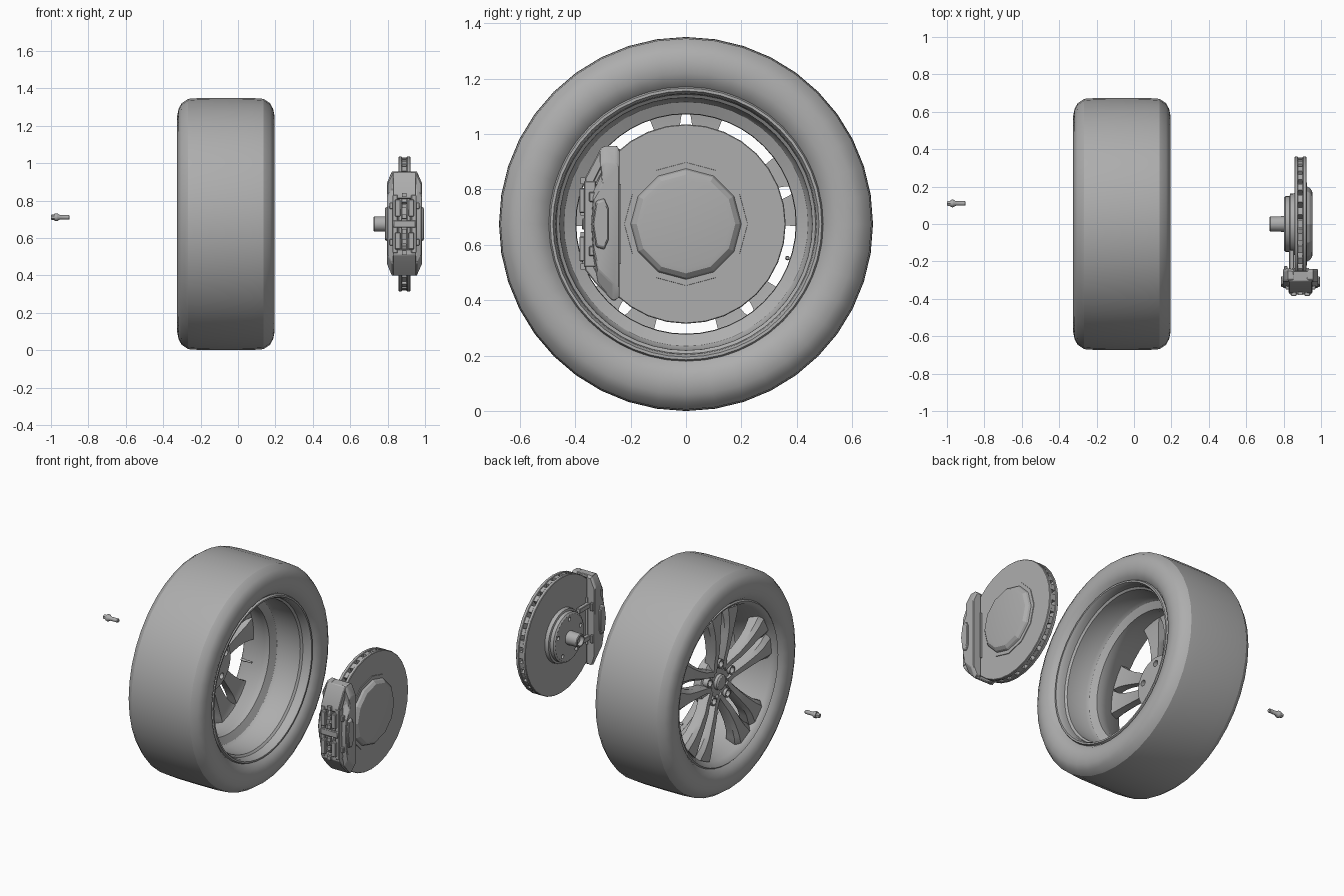
import bpy, bmesh
from math import sin, cos, pi, radians

if "Cube" in bpy.data.objects:
    bpy.data.objects.remove(bpy.data.objects["Cube"])

CZ = 0.675                      # axle height
LUGS = [radians(90 + 72 * k) for k in range(5)]
GREY = bpy.data.materials.new("dark_grey")
GREY.diffuse_color = (.42, .42, .42, 1)
GREY.use_nodes = True
GREY.node_tree.nodes["Principled BSDF"].inputs["Base Color"].default_value = GREY.diffuse_color


def finish(name, bm, angle=35, bevel=0):
    bmesh.ops.remove_doubles(bm, verts=bm.verts, dist=1e-5)
    bmesh.ops.recalc_face_normals(bm, faces=bm.faces)
    me = bpy.data.meshes.new(name)
    bm.to_mesh(me)
    bm.free()
    me.materials.append(GREY)
    ob = bpy.data.objects.new(name, me)
    bpy.context.collection.objects.link(ob)
    if bevel:
        m = ob.modifiers.new("bevel", 'BEVEL')
        m.width, m.segments = bevel, 1
    if angle:
        bpy.ops.object.select_all(action='DESELECT')
        ob.select_set(True)
        bpy.context.view_layer.objects.active = ob
        bpy.ops.object.shade_smooth_by_angle(angle=radians(angle))
    return ob


def add_loft(bm, rings, closed=True, caps=False):
    """Skin a list of equal-length closed rings of points."""
    vs = [[bm.verts.new(p) for p in r] for r in rings]
    n = len(vs[0])
    for i in range(len(vs) if closed else len(vs) - 1):
        a, b = vs[i], vs[(i + 1) % len(vs)]
        for j in range(n):
            bm.faces.new((a[j], a[(j + 1) % n], b[(j + 1) % n], b[j]))
    if caps:
        bm.faces.new(vs[0])
        bm.faces.new(vs[-1])


def add_lathe(bm, prof, n, y=0, z=CZ, closed=True):
    """Revolve (x, radius) points about an x-parallel axis."""
    rings = [[(x, y + max(r, 1e-4) * cos(pi / 2 + 2 * pi * k / n), z + max(r, 1e-4) * sin(pi / 2 + 2 * pi * k / n))
              for k in range(n)] for x, r in prof]
    add_loft(bm, rings, closed, caps=not closed)


def lathe(name, prof, n, y=0, z=CZ, closed=True, angle=35):
    bm = bmesh.new()
    add_lathe(bm, prof, n, y, z, closed)
    return finish(name, bm, angle)


def add_prism(bm, pts, x0, x1, s=1.0):
    """Extrude a (y, z) outline along x; far end scaled by s in z."""
    add_loft(bm, [[(x0, y, z) for y, z in pts],
                  [(x1, y, CZ + (z - CZ) * s) for y, z in pts]], False, True)


def add_box(bm, x0, x1, y0, y1, z0, z1):
    add_prism(bm, [(y0, z0), (y1, z0), (y1, z1), (y0, z1)], x0, x1)


def flip(pts):
    return [(y, 2 * CZ - z) for y, z in pts]


def drill(ob, name, x0, x1, ring_r, r):
    """Cut five lug holes through an object."""
    bm = bmesh.new()
    for a in LUGS:
        add_lathe(bm, [(x0, r), (x1, r)], 16, ring_r * cos(a), CZ + ring_r * sin(a), False)
    cut = finish(name, bm, 0)
    cut.hide_render = True
    cut.display_type = 'WIRE'
    m = ob.modifiers.new("holes", 'BOOLEAN')
    m.object, m.operation, m.solver = cut, 'DIFFERENCE', 'EXACT'


# tyre, creased at the tread shoulders
half = [(-.28, .488), (-.308, .512), (-.321, .545), (-.325, .58), (-.318, .615), (-.302, .645), (-.267, .669),
        (-.2, .674)]
lathe("tyre", half + [(-.065, .675)] + [(-.13 - x, r) for x, r in reversed(half)], 40, angle=29)

# rim barrel with both lips and a stepped-in centre
lathe("rim", [(-.285, .497), (-.295, .487), (-.285, .472), (-.265, .46), (-.2, .432), (-.13, .405), (-.09, .396),
              (-.06, .398), (-.04, .44), (-.02, .452), (.11, .456), (.12, .468), (.155, .471),
              (.172, .48), (.172, .49), (.155, .497), (.1, .485), (-.2, .48)], 48, angle=30)

# twin spokes: radius, sideways offset, half width, front x, back x
stations = [(.07, .045, .024, -.235, -.18), (.13, .047, .026, -.24, -.18), (.2, .051, .03, -.255, -.195),
            (.28, .061, .037, -.265, -.2), (.34, .070, .046, -.27, -.2), (.385, .076, .058, -.272, -.195),
            (.42, .079, .073, -.272, -.19), (.455, .081, .082, -.27, -.18)]
bm = bmesh.new()
for a in LUGS:
    for side in (1, -1):
        rings = []
        for r, off, hw, xf, xb in stations:
            sec = [(-hw, xb), (-hw, xf + .022), (-.6 * hw, xf), (.6 * hw, xf), (hw, xf + .022), (hw, xb)]
            rings.append([(x, r * cos(a) - side * (off + t) * sin(a), CZ + r * sin(a) + side * (off + t) * cos(a))
                          for t, x in sec])
        # pull the outer end onto the round rim
        end = []
        for x, y, z in rings[-1]:
            k = .458 / ((y * y + (z - CZ) ** 2) ** .5)
            end.append((x, y * k, CZ + (z - CZ) * k))
        rings[-1] = end
        add_loft(bm, rings, False, True)
finish("spokes", bm)

# wheel hub, centre cap and lug seats
hub = lathe("wheel_hub", [(-.225, 0), (-.225, .12), (-.205, .15), (-.16, .155), (-.155, 0)], 40, closed=False)
drill(hub, "lug_hole_cutter", -.3, -.1, .115, .019)
lathe("centre_cap", [(-.25, 0), (-.25, .036), (-.243, .046), (-.2, .05), (-.2, 0)], 32, closed=False)
bm = bmesh.new()
for a in LUGS:
    add_lathe(bm, [(-.243, .019), (-.243, .027), (-.2, .027), (-.2, .019)], 20, .115 * cos(a), CZ + .115 * sin(a))
finish("lug_seats", bm)

# valve stem
lathe("valve_stem", [(-.235, .005), (-.23, .008), (-.205, .008), (-.2, .006), (-.16, .006)], 12, .366, .552, False)

# wheel bolt
lathe("bolt_head", [(-1, .012), (-.996, .015), (-.972, .015)], 6, .11, .711, False, 0)
lathe("bolt_shank", [(-.98, .019), (-.97, .021), (-.965, .02), (-.952, .012), (-.904, .012), (-.9, .009)],
      16, .11, .711, False)

# vented brake disc
for tag, x0, x1 in (("outer", .858, .878), ("inner", .902, .922)):
    lathe("brake_disc_" + tag, [(x0, .13), (x0, .357), (x0 + .003, .36), (x1 - .003, .36), (x1, .357), (x1, .13)], 32)
lathe("disc_core", [(.875, 0), (.875, .2), (.905, .2), (.905, 0)], 32, closed=False)
bm = bmesh.new()
for k in range(32):
    a = 2 * pi * k / 32
    outline = [(r * cos(a) - t * sin(a), CZ + r * sin(a) + t * cos(a))
               for r, t in ((.19, -.012), (.355, -.02), (.355, .02), (.19, .012))]
    add_prism(bm, outline, .876, .904)
finish("disc_vanes", bm, 0)

# axle hub flange, spindle and back cover
flange = lathe("hub_flange", [(.803, 0), (.803, .14), (.81, .15), (.832, .15), (.835, .162), (.86, .165), (.86, 0)],
               32, closed=False)
drill(flange, "flange_hole_cutter", .78, .84, .115, .012)
lathe("spindle", [(.725, .03), (.725, .036), (.729, .04), (.81, .042), (.81, .03)], 24)
lathe("spindle_core", [(.75, 0), (.75, .032), (.805, .032), (.805, 0)], 24, closed=False)
lathe("back_cover", [(.915, 0), (.915, .224), (.926, .222), (.926, .2), (.938, .194), (.952, .178), (.955, .16),
                     (.955, 0)], 12, closed=False, angle=20)

# caliper halves either side of the disc
body = [(-.24, .41), (-.24, .94), (-.25, .957), (-.295, .957), (-.31, .94), (-.303, .86), (-.335, .79),
        (-.342, .675), (-.335, .56), (-.318, .465), (-.262, .398)]
boss_top = [(-.28, .675), (-.28, .735), (-.295, .77), (-.325, .76), (-.337, .675)]
boss = boss_top + flip(boss_top)[::-1][1:-1]
bm = bmesh.new()
for s in (1, -1):
    add_prism(bm, body, .89 + s * .035, .89 + s * .066)
    add_prism(bm, body, .89 + s * .066, .89 + s * .093, .78)
    add_prism(bm, boss, .89 + s * .09, .89 + s * .105, .9)
finish("caliper_body", bm, 30, .004)

# caliper end bridges over the disc
top_end = [(-.25, .957), (-.305, .953), (-.365, .84), (-.365, .81), (-.34, .81), (-.305, .88), (-.25, .94)]
low_end = [(-.25, .40), (-.265, .398), (-.33, .465), (-.365, .51), (-.365, .54), (-.34, .54), (-.305, .47), (-.25, .42)]
bm = bmesh.new()
for outline in (top_end, low_end):
    add_prism(bm, outline, .828, .952)
add_box(bm, .83, .95, -.376, -.362, .655, .695)
finish("caliper_bridge", bm, 30, .004)

# long rails, window frames and pad clips on the caliper face
bm = bmesh.new()
for s in (1, -1):
    xs = sorted((.89 + s * .036, .89 + s * .064))
    add_box(bm, *xs, -.368, -.325, .52, .83)
    xs = sorted((.89 + s * .022, .89 + s * .05))
    for z in (.54, .715):
        add_box(bm, *xs, -.385, -.36, z, z + .09)
    xs = sorted((.89 + s * .06, .89 + s * .08))
    for z in (.56, .755):
        add_box(bm, *xs, -.35, -.315, z, z + .035)
finish("caliper_rails", bm, 0, .003)
bm = bmesh.new()
for z in (.51, .57, .625, .705, .76, .82):
    add_box(bm, .878, .902, -.38, -.363, z, z + .022)
finish("pad_clips", bm, 0)

# brake pads
bm = bmesh.new()
for s in (1, -1):
    xs = sorted((.89 + s * .032, .89 + s * .045))
    add_box(bm, *xs, -.355, -.235, .53, .82)
finish("brake_pads", bm, 0)

# mounting bracket tabs
bm = bmesh.new()
for z in (.575, .775):
    add_box(bm, .803, .82, -.26, -.225, z - .025, z + .025)
    add_box(bm, .83, .855, -.25, -.14, z - .015, z + .015)
finish("caliper_bracket", bm, 0, .003)
